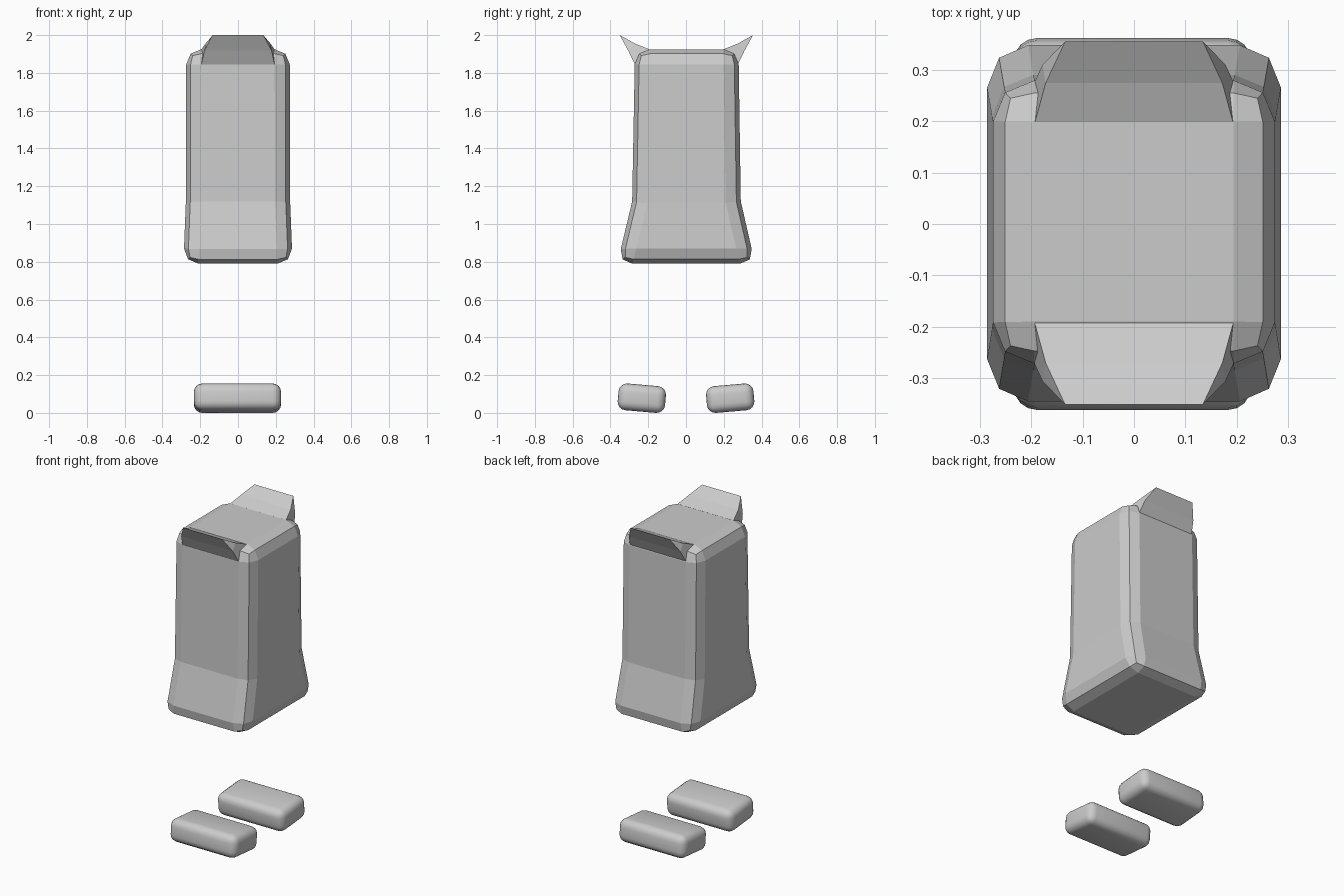
import bpy, bmesh, math
from mathutils import Matrix

if "Cube" in bpy.data.objects:
    bpy.data.objects.remove(bpy.data.objects["Cube"])


def finish(bm, name):
    bmesh.ops.recalc_face_normals(bm, faces=bm.faces)
    mesh = bpy.data.meshes.new(name)
    bm.to_mesh(mesh)
    bm.free()
    obj = bpy.data.objects.new(name, mesh)
    bpy.context.collection.objects.link(obj)
    return obj


# Body: flared box with two-step chamfers; levels are (z, half x, y min, y max)
levels = [(0.79, 0.289, -0.364, 0.366), (1.12, 0.276, -0.285, 0.29), (1.925, 0.274, -0.27, 0.278)]
bm = bmesh.new()
rings = [[bm.verts.new(p) for p in ((-x, y0, z), (x, y0, z), (x, y1, z), (-x, y1, z))]
         for z, x, y0, y1 in levels]
bm.faces.new(rings[0])
bm.faces.new(rings[-1])
for a, b in zip(rings, rings[1:]):
    for i in range(4):
        j = (i + 1) % 4
        bm.faces.new((a[i], a[j], b[j], b[i]))
bmesh.ops.recalc_face_normals(bm, faces=bm.faces)
mid = set(rings[1])
edges = [e for e in bm.edges if not all(v in mid for v in e.verts)]
bmesh.ops.bevel(bm, geom=edges, offset=0.08, offset_type='OFFSET', segments=2,
                profile=0.5, affect='EDGES', clamp_overlap=True)
finish(bm, "body")

# Ears: outward-curling flaps at the front and back top edges
# Profile points are (distance from centre, z, half width)
profile = [(0.273, 1.845, 0.194), (0.308, 1.918, 0.178), (0.353, 2.0, 0.134),
           (0.272, 1.955, 0.172), (0.195, 1.924, 0.193)]
for name, s in (("front_ear", -1), ("back_ear", 1)):
    bm = bmesh.new()
    left, right = [[bm.verts.new((k * hx, s * y + 0.002, z)) for y, z, hx in profile] for k in (-1, 1)]
    for i in range(5):
        j = (i + 1) % 5
        bm.faces.new((left[i], left[j], right[j], right[i]))
    for side in (left, right):
        bm.faces.new((side[1], side[2], side[3]))
        bm.faces.new((side[0], side[1], side[3], side[4]))
    finish(bm, name)

# Feet: rounded, slightly tilted blocks floating under the body
for name, s in (("front_foot", -1), ("back_foot", 1)):
    bm = bmesh.new()
    bmesh.ops.create_cube(bm, size=1)
    bmesh.ops.scale(bm, vec=(0.462, 0.252, 0.142), verts=bm.verts)
    bmesh.ops.bevel(bm, geom=bm.edges[:], offset=0.045, segments=4, profile=0.5, affect='EDGES')
    bmesh.ops.transform(bm, matrix=Matrix.Rotation(s * math.radians(5), 4, 'X'), verts=bm.verts)
    low = min(v.co.z for v in bm.verts)
    bmesh.ops.translate(bm, vec=(-0.003, s * 0.234, -low), verts=bm.verts)
    foot = finish(bm, name)
    for p in foot.data.polygons:
        p.use_smooth = True
